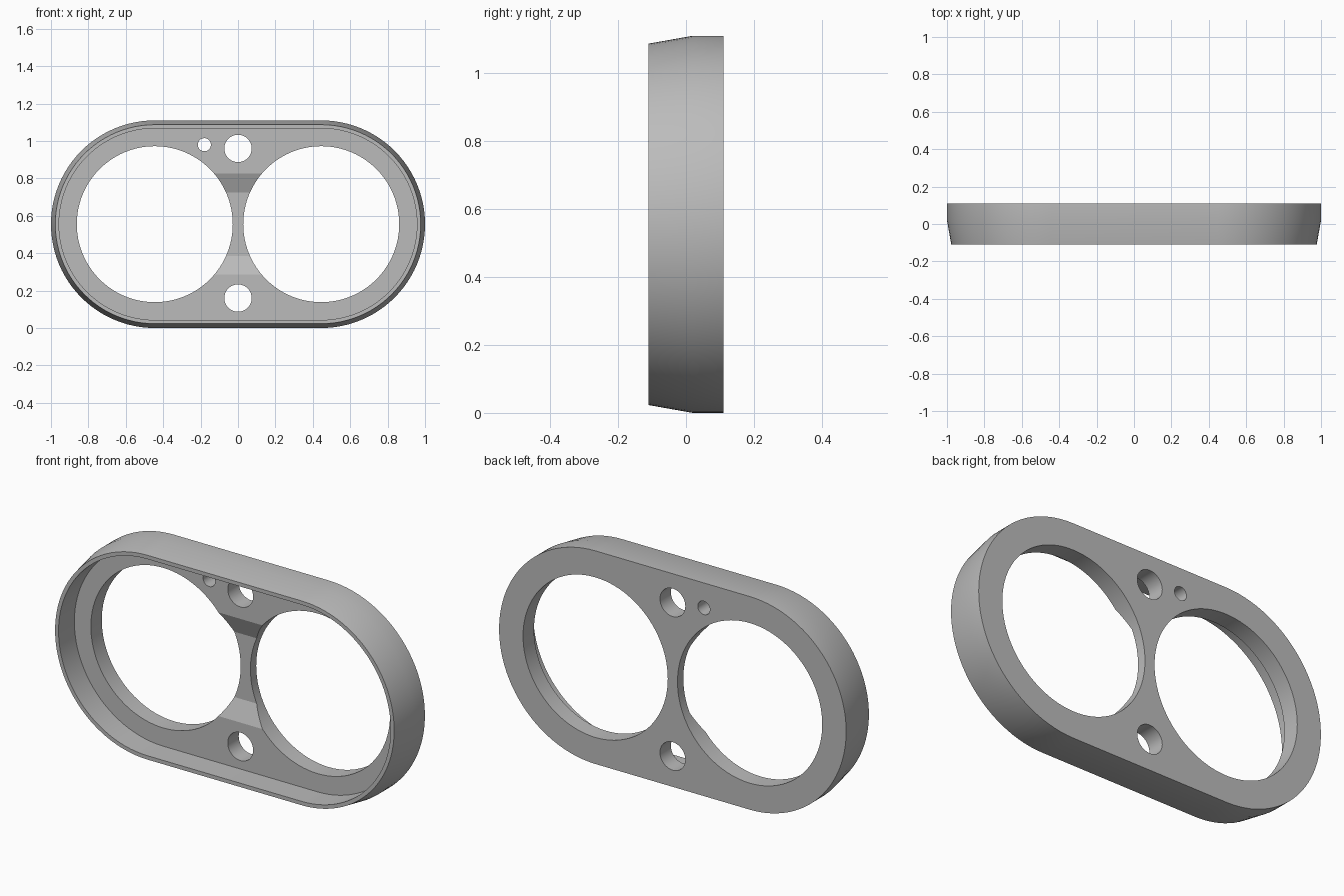
import bpy, bmesh, math

if "Cube" in bpy.data.objects:
    bpy.data.objects.remove(bpy.data.objects["Cube"], do_unlink=True)

MID_Z = 0.555      # height of the ring centres
SPREAD = 0.445     # distance of the ring centres from the middle
BACK, FLOOR, FRONT = 0.11, 0.02, -0.11

grey = bpy.data.materials.new("plain grey")
grey.use_nodes = True
grey.diffuse_color = (0.5, 0.5, 0.5, 1)
grey.node_tree.nodes["Principled BSDF"].inputs["Base Color"].default_value = (0.5, 0.5, 0.5, 1)


def make_object(name, bm):
    bmesh.ops.recalc_face_normals(bm, faces=bm.faces)
    mesh = bpy.data.meshes.new(name)
    bm.to_mesh(mesh)
    bm.free()
    mesh.materials.append(grey)
    obj = bpy.data.objects.new(name, mesh)
    bpy.context.collection.objects.link(obj)
    return obj


def stadium(radius, steps=48):
    """Outline of a slot shape, as x and z pairs."""
    points = []
    for side in (1, -1):
        for i in range(steps + 1):
            a = math.pi * i / steps - math.pi / 2
            points.append((side * (SPREAD + radius * math.cos(a)),
                           MID_Z + side * radius * math.sin(a)))
    return points


def loft(name, rings):
    """Skin a stack of (outline, y) rings and cap both ends."""
    bm = bmesh.new()
    loops = [[bm.verts.new((x, y, z)) for x, z in outline] for outline, y in rings]
    for a, b in zip(loops, loops[1:]):
        for i in range(len(a)):
            j = (i + 1) % len(a)
            bm.faces.new((a[i], a[j], b[j], b[i]))
    bm.faces.new(loops[0])
    bm.faces.new(loops[-1])
    return make_object(name, bm)


def circle(x, z, radius, sides):
    return [(x + radius * math.cos(math.tau * i / sides),
             z + radius * math.sin(math.tau * i / sides)) for i in range(sides)]


def cut(target, cutter):
    mod = target.modifiers.new(cutter.name, "BOOLEAN")
    mod.operation = "DIFFERENCE"
    mod.solver = "EXACT"
    mod.object = cutter
    bpy.context.view_layer.objects.active = target
    bpy.ops.object.modifier_apply(modifier=mod.name)
    bpy.data.objects.remove(cutter, do_unlink=True)


# Tapered shell with a recessed front
frame = loft("double_ring_frame", [
    (stadium(0.555), BACK), (stadium(0.555), FLOOR), (stadium(0.532), FRONT),
    (stadium(0.512), FRONT), (stadium(0.512), FLOOR)])

# Shallow dip across the bridge between the two openings
bm = bmesh.new()
ends = []
for x in (-0.2, 0.2):
    profile = [(-0.02, 0.24), (FLOOR, 0.285), (0.062, 0.385)]
    profile = profile + [(y, 2 * MID_Z - z) for y, z in reversed(profile)]
    ends.append([bm.verts.new((x, y, z)) for y, z in profile])
for end in ends:
    bm.faces.new(end)
for i in range(len(ends[0])):
    j = (i + 1) % len(ends[0])
    bm.faces.new((ends[0][i], ends[0][j], ends[1][j], ends[1][i]))
cut(frame, make_object("dip_cutter", bm))

# Two large openings, two bolt holes and one small pin hole
for x, z, radius, sides in ((-SPREAD, MID_Z, 0.417, 96), (SPREAD, MID_Z, 0.417, 96),
                            (0, 0.96, 0.073, 48), (0, 0.16, 0.073, 48),
                            (-0.18, 0.98, 0.035, 32)):
    outline = circle(x, z, radius, sides)
    cut(frame, loft("hole_cutter", [(outline, -0.2), (outline, 0.2)]))

# Smooth round walls, crisp edges
bpy.ops.object.select_all(action="DESELECT")
frame.select_set(True)
bpy.context.view_layer.objects.active = frame
bpy.ops.object.shade_smooth_by_angle(angle=math.radians(20))
